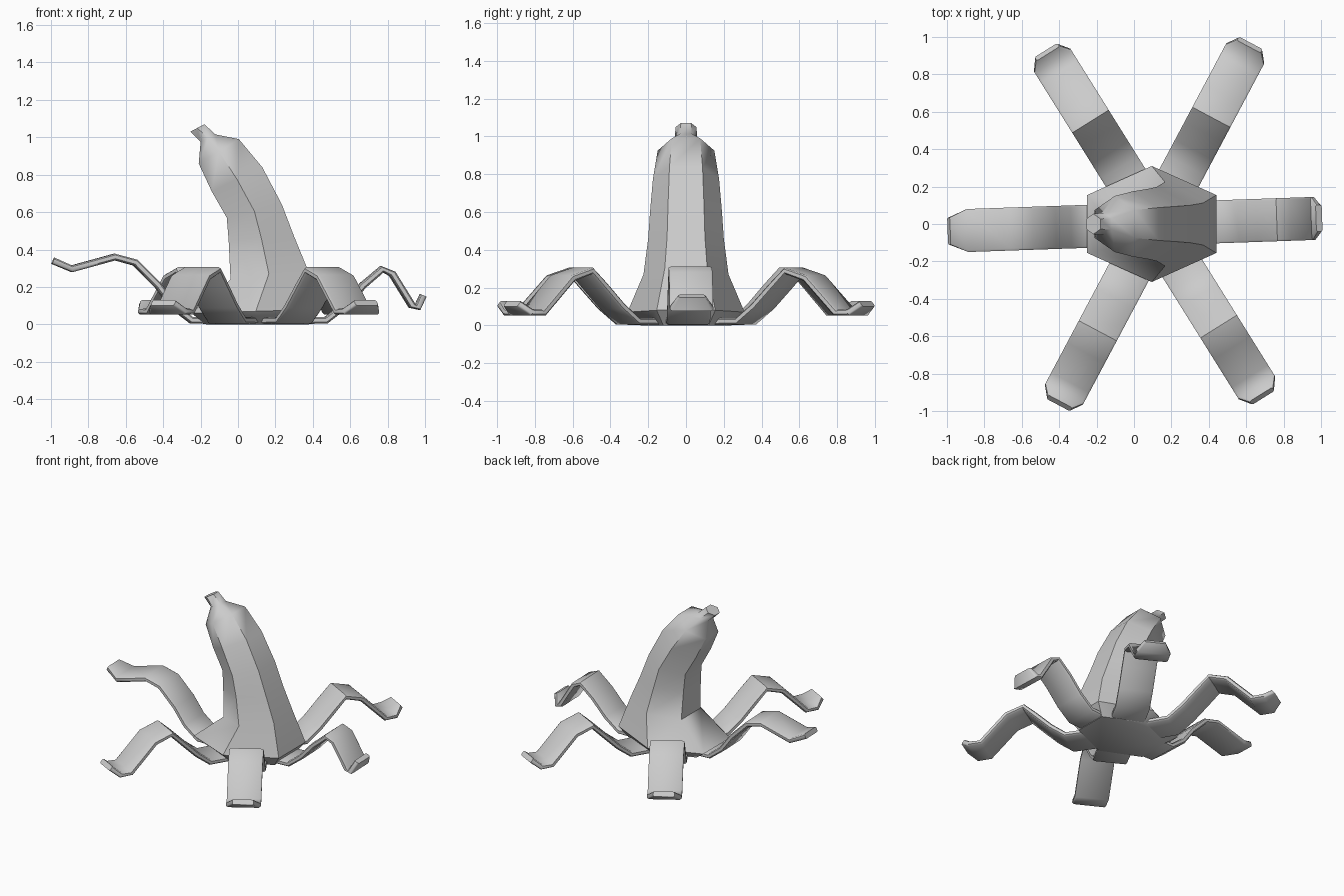
import bpy, bmesh, math
from mathutils import Vector

if "Cube" in bpy.data.objects:
    bpy.data.objects.remove(bpy.data.objects["Cube"])

HUB = Vector((0.11, 0.0, 0.0))


def loft(name, rings, angle):
    """Skin a list of equal-sized vertex rings and cap both ends."""
    bm = bmesh.new()
    rows = [[bm.verts.new(p) for p in ring] for ring in rings]
    n = len(rows[0])
    for a, b in zip(rows, rows[1:]):
        for i in range(n):
            j = (i + 1) % n
            bm.faces.new((a[i], a[j], b[j], b[i]))
    bm.faces.new(rows[0][::-1])
    bm.faces.new(rows[-1])
    bmesh.ops.recalc_face_normals(bm, faces=bm.faces)
    me = bpy.data.meshes.new(name)
    bm.to_mesh(me)
    bm.free()
    ob = bpy.data.objects.new(name, me)
    bpy.context.collection.objects.link(ob)
    bpy.ops.object.select_all(action='DESELECT')
    ob.select_set(True)
    bpy.context.view_layer.objects.active = ob
    bpy.ops.object.shade_smooth_by_angle(angle=math.radians(angle))
    return ob


# Fruit: hexagonal rings given by left point, right point and half depth
def hex_ring(lx, lz, rx, rz, hy):
    mid = Vector(((lx + rx) / 2, 0, (lz + rz) / 2))
    half = Vector(((rx - lx) / 2, 0, (rz - lz) / 2))
    pts = []
    for k in range(6):
        a = math.radians(30 + 60 * k)
        pts.append(mid + half * (math.cos(a) / math.cos(math.pi / 6))
                   + Vector((0, hy * math.sin(a), 0)))
    return pts


fruit = [(-0.17, 0.0, 0.38, 0.0, 0.24),
         (-0.25, 0.06, 0.44, 0.08, 0.31),
         (-0.04, 0.24, 0.37, 0.30, 0.225),
         (-0.05, 0.45, 0.30, 0.47, 0.20),
         (-0.06, 0.57, 0.235, 0.64, 0.19),
         (-0.14, 0.71, 0.13, 0.84, 0.175),
         (-0.21, 0.86, 0.005, 0.99, 0.15),
         (-0.20, 0.975, -0.12, 1.015, 0.06),
         (-0.255, 1.03, -0.18, 1.07, 0.055)]
loft("fruit", [hex_ring(*r) for r in fruit], 50)


# Peel strips: (distance from hub, height) along the strip's middle
def peel(name, degrees, path, width=0.115, thick=0.018):
    a = math.radians(degrees)
    out = Vector((math.cos(a), math.sin(a), 0))
    side = Vector((-math.sin(a), math.cos(a), 0))
    up = Vector((0, 0, 1))
    pts = [Vector(p) for p in path]
    rings = []
    for i, p in enumerate(pts):
        t = (pts[min(i + 1, len(pts) - 1)] - pts[max(i - 1, 0)]).normalized()
        nrm = out * -t.y + up * t.x
        c = HUB + out * p.x + up * p.y
        w = width * (0.62 if i == len(pts) - 1 else 1.0)
        rings.append([c + side * (w * s) + nrm * (thick * h)
                      for s, h in ((-1, -0.5), (-0.9, -1), (0.9, -1), (1, -0.5),
                                   (1, 0.6), (0.9, 1), (-0.9, 1), (-1, 0.6))])
    loft(name, rings, 50)


root = [(0.2, 0.019), (0.36, 0.022), (0.46, 0.1)]
side_path = root + [(0.57, 0.21), (0.65, 0.288), (0.77, 0.25),
                    (0.95, 0.068), (1.03, 0.07), (1.085, 0.115)]
right_path = root + [(0.56, 0.21), (0.66, 0.295), (0.715, 0.27),
                     (0.82, 0.1), (0.85, 0.09), (0.88, 0.155)]
left_path = root + [(0.54, 0.21), (0.66, 0.33), (0.77, 0.36),
                    (1.0, 0.297), (1.10, 0.34)]

peel("right_peel", 2, right_path)
peel("left_peel", 182, left_path)
for name, deg in (("back_right_peel", 62), ("back_left_peel", 122),
                  ("front_left_peel", 242), ("front_right_peel", 302)):
    peel(name, deg, side_path)
